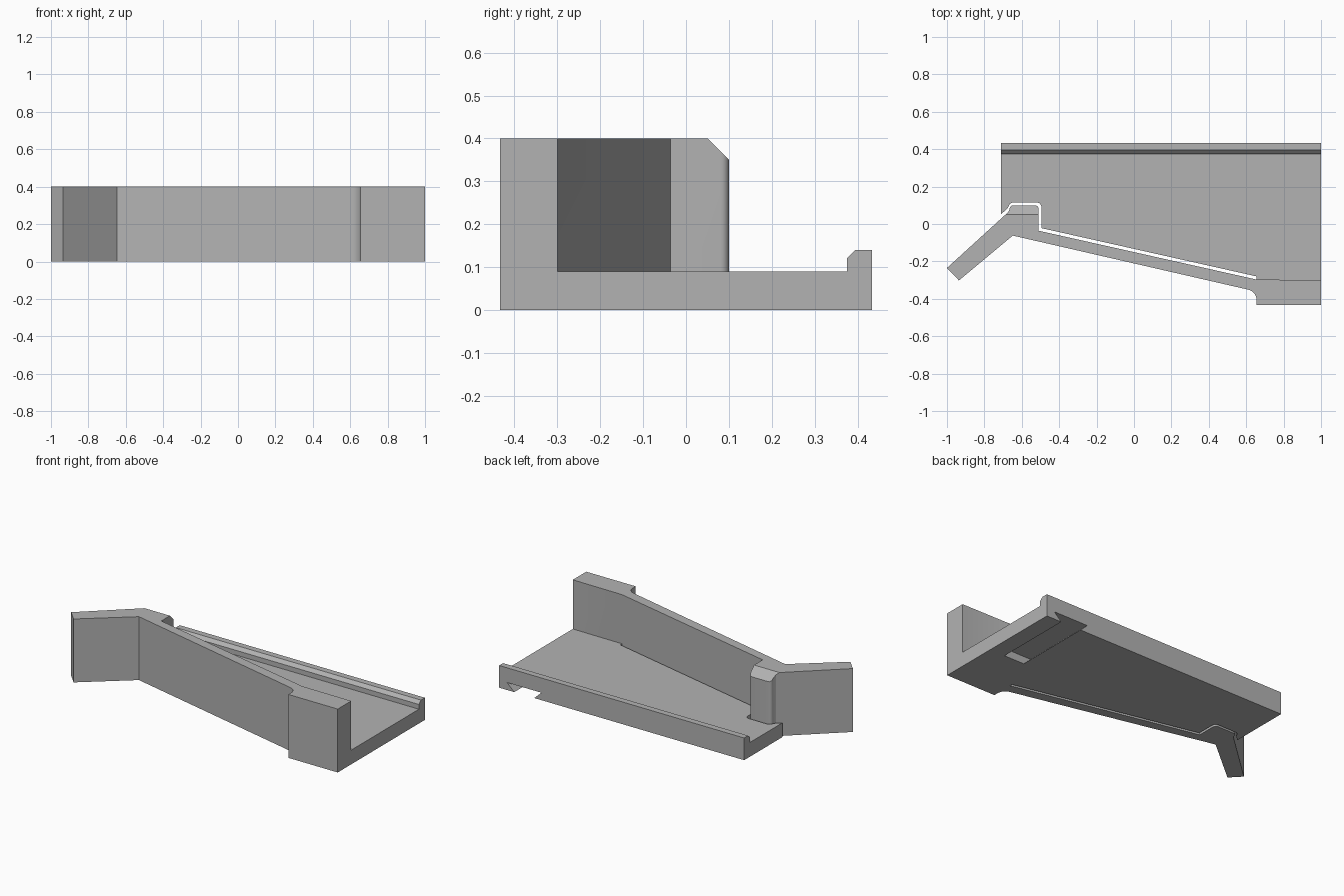
import bpy, bmesh, math
from mathutils import Vector

cube = bpy.data.objects.get("Cube")
if cube:
    bpy.data.objects.remove(cube)

# One plain grey
grey = bpy.data.materials.new("plain grey")
grey.use_nodes = True
color = (0.45, 0.45, 0.45, 1)
grey.diffuse_color = color
grey.node_tree.nodes["Principled BSDF"].inputs["Base Color"].default_value = color


def arc(cx, cy, r, start, end, steps=6):
    """Points on a rounded corner, angles in degrees."""
    angles = [math.radians(start + (end - start) * i / steps) for i in range(steps + 1)]
    return [(cx + r * math.cos(a), cy + r * math.sin(a)) for a in angles]


def prism(name, outline, to_3d, depth):
    """Extrude an outline, placed by to_3d, along the depth vector."""
    bm = bmesh.new()
    face = bm.faces.new([bm.verts.new(to_3d(a, b)) for a, b in outline])
    new = bmesh.ops.extrude_face_region(bm, geom=[face])["geom"]
    verts = [v for v in new if isinstance(v, bmesh.types.BMVert)]
    bmesh.ops.translate(bm, verts=verts, vec=Vector(depth))
    bmesh.ops.recalc_face_normals(bm, faces=bm.faces)
    mesh = bpy.data.meshes.new(name)
    bm.to_mesh(mesh)
    bm.free()
    mesh.materials.append(grey)
    obj = bpy.data.objects.new(name, mesh)
    bpy.context.collection.objects.link(obj)
    return obj


def plan(x, y):
    return (x, y, 0)


def combine(target, tool, operation):
    """Apply a boolean and remove the tool."""
    mod = target.modifiers.new("cut", 'BOOLEAN')
    mod.operation, mod.object, mod.solver = operation, tool, 'EXACT'
    bpy.context.view_layer.objects.active = target
    bpy.ops.object.modifier_apply(modifier=mod.name)
    bpy.data.objects.remove(tool)


# Tray floor, its front edge following the spring slot
floor = [(-0.71, 0.434), (1, 0.434), (1, -0.35), (0.655, -0.35), (0.655, -0.28), (-0.495, -0.022)]
floor += arc(-0.52, 0.09, 0.025, 0, 90) + arc(-0.645, 0.09, 0.025, 90, 150)
floor += [(-0.675, 0.085), (-0.71, 0.053)]
body = prism("tray_with_spring_arm", floor, plan, (0, 0, 0.09))

# Chamfered lip along the back
lip = [(0.375, 0.06), (0.375, 0.12), (0.395, 0.14), (0.434, 0.14), (0.434, 0.06)]
combine(body, prism("back_lip", lip, lambda y, z: (-0.71, y, z), (1.71, 0, 0)), 'UNION')

# Tall arm: end block, long sloping wall, hook and angled handle
arm = [(1, -0.434), (1, -0.3), (0.655, -0.297), (-0.51, -0.036)]
arm += arc(-0.53, 0.08, 0.02, 0, 90) + arc(-0.645, 0.08, 0.02, 90, 180)
arm += [(-0.672, 0.064), (-1, -0.235), (-0.936, -0.302), (-0.648, -0.062)]
arm += arc(0.6, -0.405, 0.055, 77, 0) + [(0.655, -0.434)]
wall = prism("arm", arm, plan, (0, 0, 0.4))

# Sloping top of the hook
slope = [(0.05, 0.4), (0.04, 0.45), (0.15, 0.45), (0.15, 0.3)]
combine(wall, prism("hook_slope", slope, lambda y, z: (-0.8, y, z), (0.4, 0, 0)), 'DIFFERENCE')
combine(body, wall, 'UNION')

# Dovetail groove under the tray, open at the back
groove = [(0.755, -0.01), (0.895, -0.01), (0.895, 0), (0.945, 0.047), (0.705, 0.047), (0.755, 0)]
combine(body, prism("dovetail", groove, lambda x, z: (x, -0.06, z), (0, 0.6, 0)), 'DIFFERENCE')

# Smooth only the small rounded corners
bpy.ops.object.select_all(action='DESELECT')
body.select_set(True)
bpy.context.view_layer.objects.active = body
bpy.ops.object.shade_smooth_by_angle(angle=math.radians(20))
